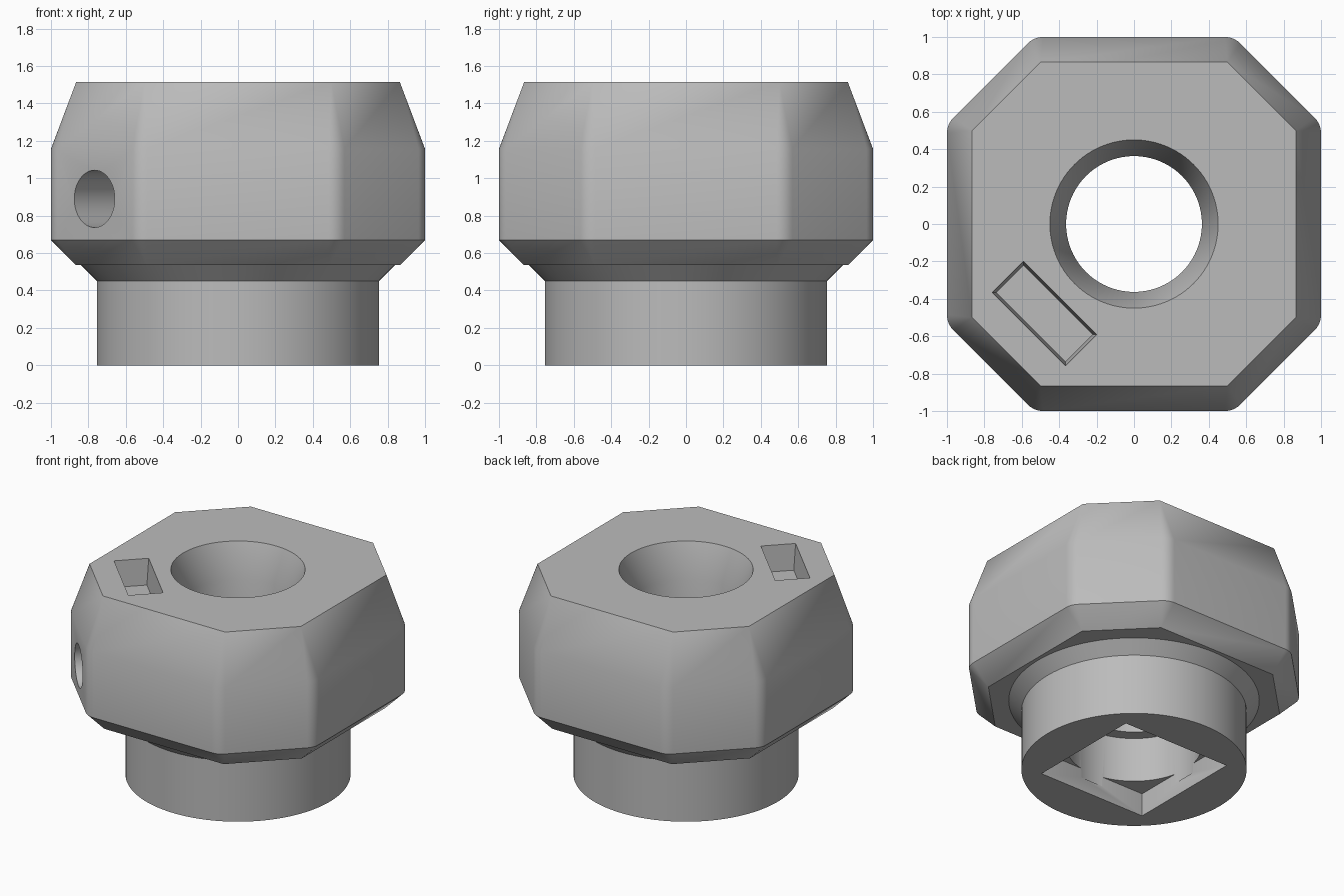
import bpy, bmesh, math
from mathutils import Matrix, Vector

if "Cube" in bpy.data.objects:
    bpy.data.objects.remove(bpy.data.objects["Cube"])

grey = bpy.data.materials.new("plain grey")
grey.diffuse_color = (0.5, 0.5, 0.5, 1)
grey.use_nodes = True
grey.node_tree.nodes["Principled BSDF"].inputs["Base Color"].default_value = grey.diffuse_color


def make_object(name, bm):
    bmesh.ops.recalc_face_normals(bm, faces=bm.faces)
    mesh = bpy.data.meshes.new(name)
    bm.to_mesh(mesh)
    bm.free()
    mesh.materials.append(grey)
    ob = bpy.data.objects.new(name, mesh)
    bpy.context.collection.objects.link(ob)
    return ob


def loft(name, rings):
    """Skin closed rings of equal point count and cap both ends."""
    bm = bmesh.new()
    loops = [[bm.verts.new(p) for p in ring] for ring in rings]
    n = len(loops[0])
    for a, b in zip(loops, loops[1:]):
        for i in range(n):
            j = (i + 1) % n
            bm.faces.new((a[i], a[j], b[j], b[i]))
    bm.faces.new(loops[0])
    bm.faces.new(loops[-1])
    bmesh.ops.remove_doubles(bm, verts=bm.verts, dist=1e-4)
    return make_object(name, bm)


def octagon(side, diagonal, radius, z, steps=5):
    """Octagon with rounded corners; side and diagonal are face distances."""
    ring = []
    for k in range(8):
        a0, a1 = k * math.pi / 4, (k + 1) * math.pi / 4
        d0, d1 = (side, diagonal) if k % 2 == 0 else (diagonal, side)
        d0, d1 = d0 - radius, d1 - radius
        s = math.sin(math.pi / 4)
        cx = (d0 * math.sin(a1) - d1 * math.sin(a0)) / s
        cy = (d1 * math.cos(a0) - d0 * math.cos(a1)) / s
        for i in range(steps + 1):
            a = a0 + (a1 - a0) * i / steps
            ring.append((cx + radius * math.cos(a), cy + radius * math.sin(a), z))
    return ring


def circle(radius, z, n=96):
    return [(radius * math.cos(2 * math.pi * i / n),
             radius * math.sin(2 * math.pi * i / n), z) for i in range(n)]


def rectangle(hx, hy, z):
    return [(-hx, -hy, z), (hx, -hy, z), (hx, hy, z), (-hx, hy, z)]


def combine(target, tool, operation):
    mod = target.modifiers.new(tool.name, 'BOOLEAN')
    mod.operation = operation
    mod.solver = 'EXACT'
    mod.object = tool
    bpy.context.view_layer.objects.active = target
    bpy.ops.object.modifier_apply(modifier=mod.name)
    bpy.data.objects.remove(tool)


# Octagonal head, chamfered below and tapered above
knob = loft("octagonal_knob", [
    octagon(0.865, 0.957, 0, 0.535),
    octagon(1.0, 1.085, 0.12, 0.67),
    octagon(1.0, 1.085, 0.12, 1.157),
    octagon(0.865, 0.965, 0, 1.515)])

# Round collar with a flare into the head
collar = loft("collar", [circle(0.755, 0), circle(0.755, 0.45),
                         circle(0.845, 0.54), circle(0.7, 0.75)])
combine(knob, collar, 'UNION')

# Central bore: tapered mouth, narrow middle, wider lower end
bore = loft("bore", [circle(0.45, 0.1), circle(0.45, 0.5), circle(0.363, 0.5),
                     circle(0.363, 1.27), circle(0.45, 1.515), circle(0.486, 1.615)])
combine(knob, bore, 'DIFFERENCE')

# Square socket in the underside
socket = loft("square_socket", [rectangle(0.44, 0.44, -0.1), rectangle(0.44, 0.44, 0.17)])
combine(knob, socket, 'DIFFERENCE')

# Shallow tapered pocket on top, facing the front left corner
pocket = loft("pocket", [rectangle(0.103, 0.262, 1.325), rectangle(0.118, 0.277, 1.515),
                         rectangle(0.122, 0.281, 1.56)])
turn = Matrix.Rotation(math.radians(225), 4, 'Z')
pocket.data.transform(turn @ Matrix.Translation((0.677, 0, 0)))
combine(knob, pocket, 'DIFFERENCE')

# Cross hole through the front left face into the bore
hole = loft("cross_hole", [circle(0.153, 0.2, 48), circle(0.153, 1.3, 48)])
hole.data.transform(turn @ Matrix.Translation((0, 0, 0.89)) @ Matrix.Rotation(math.pi / 2, 4, 'Y'))
combine(knob, hole, 'DIFFERENCE')

bpy.ops.object.select_all(action='DESELECT')
knob.select_set(True)
bpy.context.view_layer.objects.active = knob
bpy.ops.object.shade_smooth_by_angle(angle=math.radians(30))
